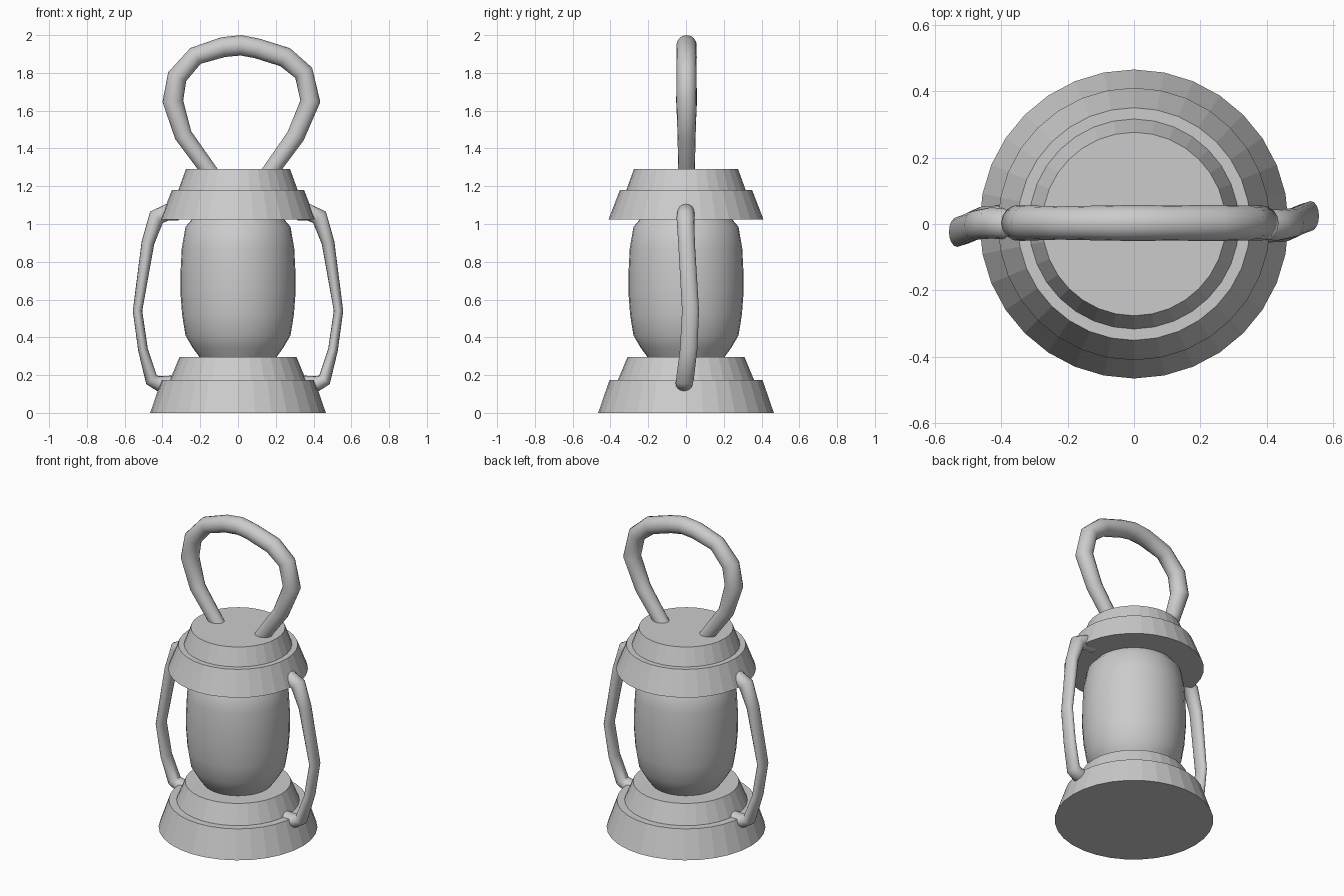
import bpy, bmesh, math
from mathutils import Vector

if "Cube" in bpy.data.objects:
    bpy.data.objects.remove(bpy.data.objects["Cube"])


def finish(name, bm, smooth=None):
    bmesh.ops.recalc_face_normals(bm, faces=bm.faces[:])
    mesh = bpy.data.meshes.new(name)
    bm.to_mesh(mesh)
    bm.free()
    ob = bpy.data.objects.new(name, mesh)
    bpy.context.collection.objects.link(ob)
    if smooth:
        bpy.ops.object.select_all(action='DESELECT')
        ob.select_set(True)
        bpy.context.view_layer.objects.active = ob
        bpy.ops.object.shade_smooth_by_angle(angle=math.radians(smooth))
    return ob


def skin(bm, rings):
    """Bridge consecutive vertex rings and close both ends."""
    for a, b in zip(rings, rings[1:]):
        n = len(a)
        for i in range(n):
            j = (i + 1) % n
            bm.faces.new((a[i], a[j], b[j], b[i]))
    bm.faces.new(rings[0])
    bm.faces.new(rings[-1])


def lathe(name, profile, sides=32, smooth=None):
    bm = bmesh.new()
    rings = []
    for r, z in profile:
        rings.append([bm.verts.new((r * math.sin(math.tau * i / sides),
                                    r * math.cos(math.tau * i / sides), z))
                      for i in range(sides)])
    skin(bm, rings)
    return finish(name, bm, smooth)


def tube(name, path, sides=16, turn=1):
    """Sweep an ellipse along path points (x, y, z, in-plane radius, y radius)."""
    bm = bmesh.new()
    pts = [Vector(p[:3]) for p in path]
    rings = []
    for k, p in enumerate(path):
        before = (pts[k] - pts[max(k - 1, 0)]).normalized()
        after = (pts[min(k + 1, len(pts) - 1)] - pts[k]).normalized()
        t = before + after
        side = Vector((t.z, 0, -t.x)).normalized()
        ring = []
        for i in range(sides):
            a = math.tau * i / sides
            v = pts[k] + side * p[3] * math.cos(a) + Vector((0, p[4] * math.sin(a), 0))
            ring.append(bm.verts.new((v.x * turn, v.y * turn, v.z)))
        rings.append(ring)
    skin(bm, rings)
    return finish(name, bm, 50)


# Stepped base and cap, flat faceted
lathe("base", [(0.465, 0), (0.405, 0.175), (0.36, 0.175), (0.31, 0.295)])
lathe("cap", [(0.41, 1.025), (0.35, 1.18), (0.316, 1.18), (0.276, 1.29)])

# Rounded globe
lathe("globe", [(0.2, 0.29), (0.24, 0.345), (0.278, 0.41), (0.296, 0.52), (0.305, 0.64),
                (0.304, 0.75), (0.298, 0.87), (0.278, 0.985), (0.24, 1.03)], 32, 40)

# Side arms, the left one is the right one turned half round
arm = [(0.31, 0, 1.055, 0.038, 0.045), (0.375, 0, 1.062, 0.044, 0.046),
       (0.432, -0.003, 1.035, 0.045, 0.047), (0.477, 0.003, 0.9, 0.034, 0.044),
       (0.532, 0.024, 0.54, 0.025, 0.045), (0.503, 0.014, 0.335, 0.026, 0.046),
       (0.458, -0.006, 0.175, 0.036, 0.047), (0.42, -0.01, 0.155, 0.04, 0.045),
       (0.34, -0.01, 0.16, 0.038, 0.045)]
tube("right_arm", arm)
tube("left_arm", arm, turn=-1)

# Carrying loop
loop = [(-0.13, 1.25, 0.042), (-0.29, 1.47, 0.047), (-0.345, 1.65, 0.055), (-0.322, 1.78, 0.053),
        (-0.225, 1.89, 0.05), (-0.08, 1.936, 0.053), (0.015, 1.946, 0.054), (0.1, 1.93, 0.053),
        (0.25, 1.883, 0.054), (0.348, 1.80, 0.052), (0.383, 1.65, 0.053), (0.305, 1.465, 0.048),
        (0.15, 1.25, 0.043)]
tube("handle", [(x, 0.003, z, r, r) for x, z, r in loop])
